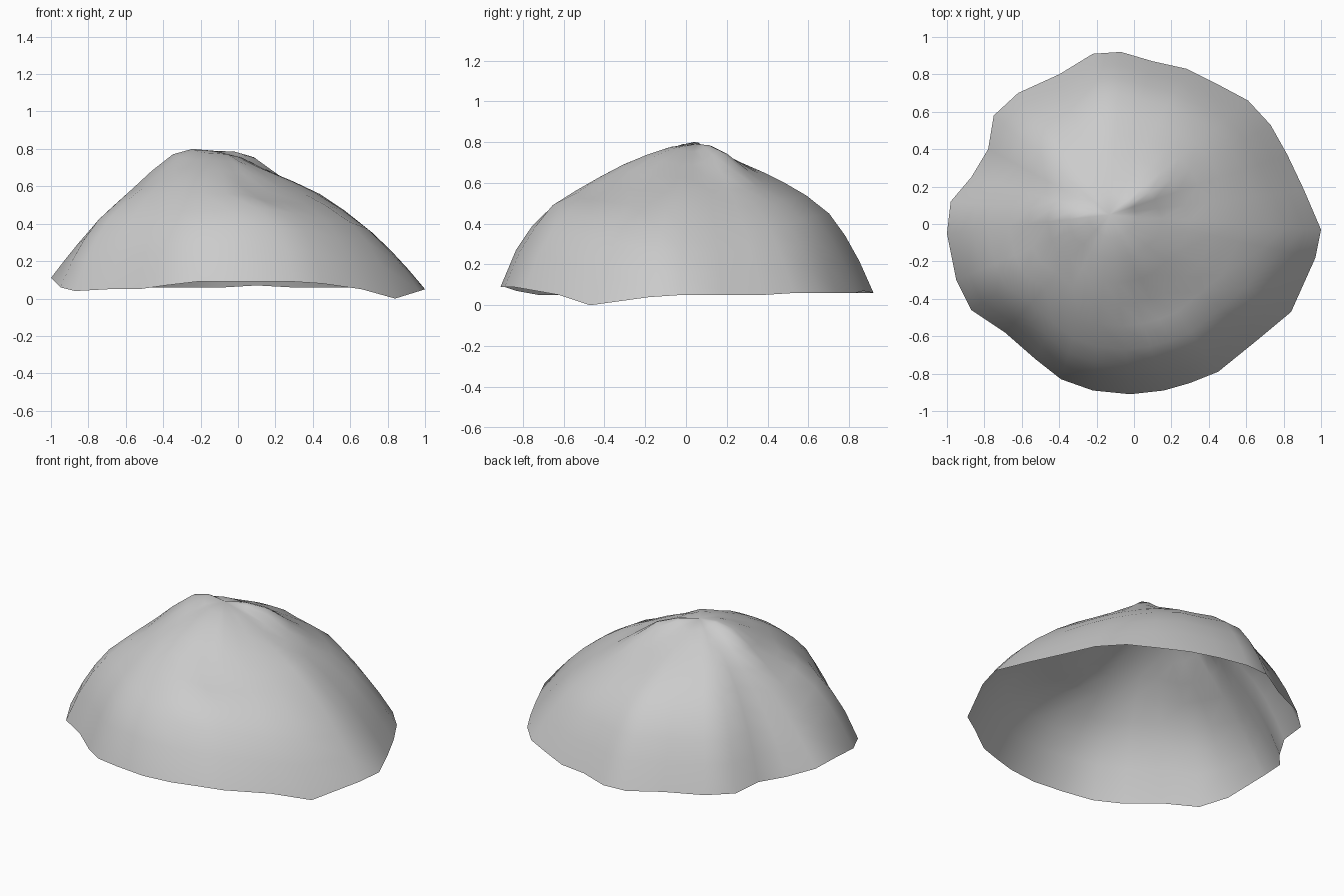
import bpy, bmesh, math
from mathutils import Vector

default_cube = bpy.data.objects.get("Cube")
if default_cube:
    bpy.data.objects.remove(default_cube, do_unlink=True)

# Ragged open rim, counter-clockwise
RIM = [(1, -.03, .05), (.91, .18, .05), (.82, .37, .05), (.73, .53, .06), (.61, .66, .06),
       (.46, .74, .06), (.28, .83, .06), (.1, .87, .07), (-.07, .92, .06), (-.22, .91, .06),
       (-.4, .8, .06), (-.62, .7, .06), (-.75, .58, .06), (-.78, .4, .07), (-.87, .25, .07),
       (-.98, .12, .1), (-1, -.05, .11), (-.95, -.3, .06), (-.87, -.46, .04), (-.69, -.58, .05),
       (-.53, -.72, .05), (-.39, -.83, .07), (-.22, -.89, .09), (-.02, -.91, .09),
       (.16, -.89, .09), (.3, -.85, .09), (.45, -.79, .08), (.66, -.62, .05), (.84, -.47, 0),
       (.97, -.18, .04)]
PEAK = Vector((-.13, .05, .79))

# Heights along spokes every thirty degrees, at these fractions from peak to rim
STOPS = [0, .25, .5, .75, .9, 1]
SPOKES = [(.68, .56, .35, .18), (.74, .57, .38, .2), (.71, .59, .44, .25), (.7, .6, .45, .25),
          (.72, .61, .45, .25), (.73, .63, .44, .25), (.77, .59, .37, .22), (.75, .6, .43, .24),
          (.74, .64, .46, .28), (.74, .63, .47, .31), (.73, .59, .46, .29), (.7, .56, .41, .22)]

# Small lumps and dents: x, y, radius, height
LUMPS = [(.15, -.45, .09, -.03), (.1, -.62, .1, .03), (-.5, -.1, .1, -.02), (-.24, 0, .12, .01),
         (.08, .12, .1, .02)]


def ease(a, b, t):
    return a + (b - a) * t * t * (3 - 2 * t)


def spoke_heights(angle, rim_z):
    """Blend neighbouring spokes into one height profile."""
    pos = angle / math.tau * len(SPOKES) % len(SPOKES)
    i = int(pos)
    a, b = SPOKES[i], SPOKES[(i + 1) % len(SPOKES)]
    return [PEAK.z] + [ease(p, q, pos - i) for p, q in zip(a, b)] + [rim_z]


def slope(profile, k):
    """Tangent of the profile: flat at the peak, one-sided at the rim."""
    if k == 0:
        return 0
    n = min(k + 1, len(STOPS) - 1)
    return (profile[n] - profile[k - 1]) / (STOPS[n] - STOPS[k - 1])


def height(profile, t):
    """Smooth cubic height at fraction t from peak to rim."""
    k = next(k for k in range(len(STOPS) - 1) if t <= STOPS[k + 1])
    step = STOPS[k + 1] - STOPS[k]
    f = (t - STOPS[k]) / step
    bend = f * (1 - f) * step
    return (ease(profile[k], profile[k + 1], f)
            + bend * ((1 - f) * slope(profile, k) - f * slope(profile, k + 1)))


def lumps(x, y):
    return sum(h * math.exp(-((x - cx) ** 2 + (y - cy) ** 2) / r ** 2) for cx, cy, r, h in LUMPS)


# Open rock shell: rings of points running from the peak down to the rim
bm = bmesh.new()
rings = []
for t in (.13, .25, .38, .5, .62, .75, .84, .92, 1):
    ring = []
    for rx, ry, rz in RIM:
        x, y = PEAK.x + (rx - PEAK.x) * t, PEAK.y + (ry - PEAK.y) * t
        profile = spoke_heights(math.atan2(ry - PEAK.y, rx - PEAK.x), rz)
        z = height(profile, t) + (lumps(x, y) if t < 1 else 0)
        ring.append(bm.verts.new((x, y, z)))
    rings.append(ring)
top = bm.verts.new(PEAK)
count = len(RIM)
for i in range(count):
    j = (i + 1) % count
    bm.faces.new((top, rings[0][i], rings[0][j]))
    for inner, outer in zip(rings, rings[1:]):
        bm.faces.new((inner[i], outer[i], outer[j], inner[j]))
for face in bm.faces:
    face.smooth = True

mesh = bpy.data.meshes.new("rock_shell")
bm.to_mesh(mesh)
bm.free()
rock = bpy.data.objects.new("rock_shell", mesh)
bpy.context.collection.objects.link(rock)

# Plain grey stone
stone = bpy.data.materials.new("grey_stone")
stone.use_nodes = True
colour = (.6, .6, .6, 1)
stone.diffuse_color = colour
stone.node_tree.nodes["Principled BSDF"].inputs["Base Color"].default_value = colour
mesh.materials.append(stone)
